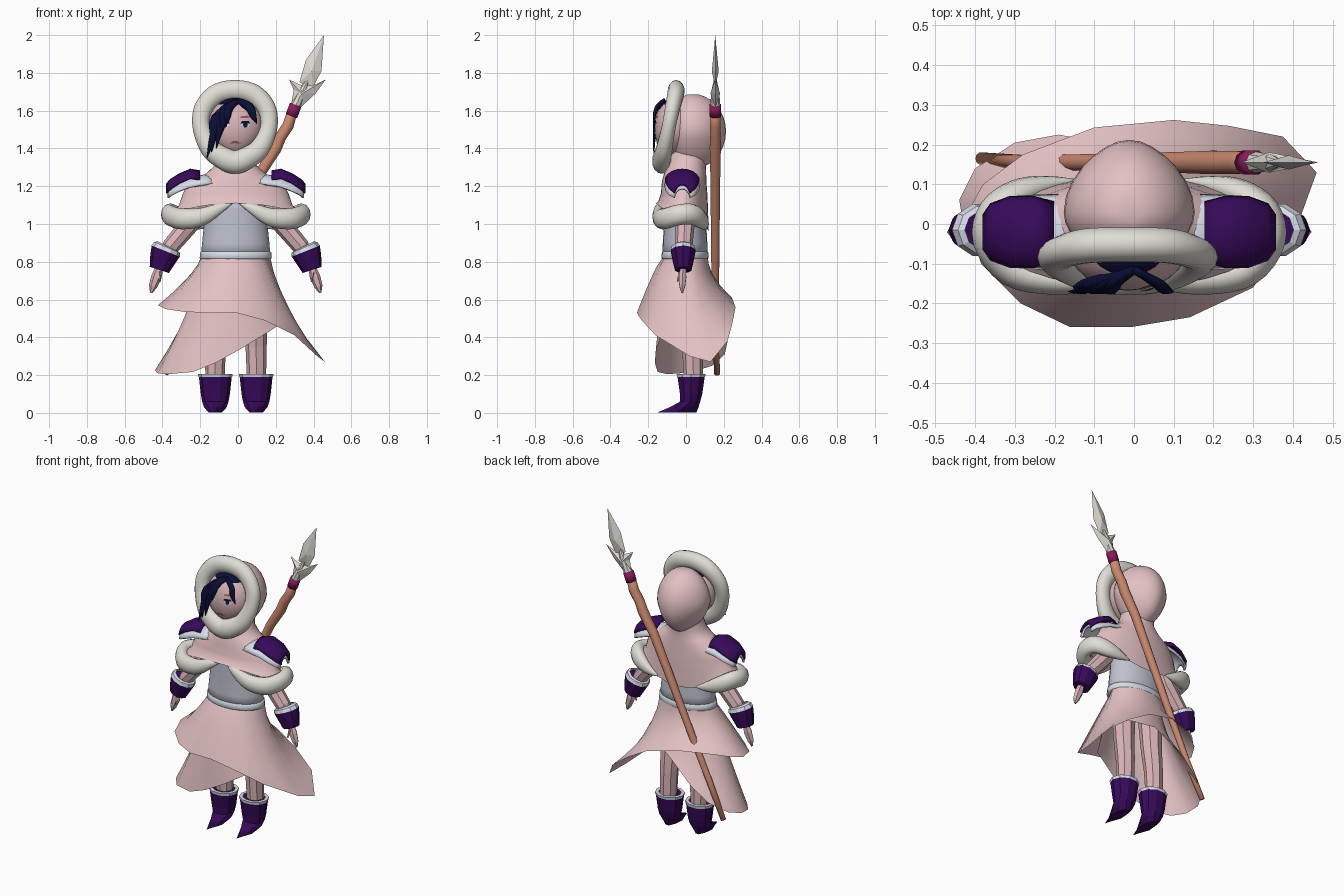
import bpy, bmesh, math
from mathutils import Vector

cube = bpy.data.objects.get("Cube")
if cube:
    bpy.data.objects.remove(cube)

CX = -0.012  # body centre line


def make_mat(name, code):
    def lin(c):
        c /= 255
        return c / 12.92 if c < 0.04 else ((c + 0.055) / 1.055) ** 2.4
    col = tuple(lin(int(code[i:i + 2], 16)) for i in (0, 2, 4)) + (1.0,)
    m = bpy.data.materials.new(name)
    m.use_nodes = True
    m.diffuse_color = col
    m.node_tree.nodes["Principled BSDF"].inputs["Base Color"].default_value = col
    return m


PINK = make_mat("pink_cloth", "E3C1C3")
SKIN = make_mat("skin", "DAB5B8")
CREAM = make_mat("cream_fur", "E0DDD5")
GREY = make_mat("lavender_grey", "BFC2CE")
TRIM = make_mat("pale_trim", "DDE2EE")
PURPLE = make_mat("purple_leather", "370A5A")
WOOD = make_mat("wood", "CC8A70")
MAGENTA = make_mat("magenta_wrap", "8A1A5C")
NAVY = make_mat("navy_hair", "0B0D36")
LIP = make_mat("lip_brown", "A8595C")


def build(name, verts, faces, mats, smooth=True, rule=None):
    me = bpy.data.meshes.new(name)
    me.from_pydata([tuple(v) for v in verts], [], faces)
    for m in mats if isinstance(mats, list) else [mats]:
        me.materials.append(m)
    for p in me.polygons:
        p.use_smooth = smooth
        if rule:
            p.material_index = rule(p.center)
    bm = bmesh.new()
    bm.from_mesh(me)
    bmesh.ops.recalc_face_normals(bm, faces=bm.faces)
    bm.to_mesh(me)
    bm.free()
    ob = bpy.data.objects.new(name, me)
    bpy.context.collection.objects.link(ob)
    return ob


def loft(name, rings, mats, smooth=True, caps=True, closed=False, rule=None):
    n, r = len(rings[0]), len(rings)
    faces = [(i * n + j, i * n + (j + 1) % n, (i + 1) % r * n + (j + 1) % n, (i + 1) % r * n + j)
             for i in range(r if closed else r - 1) for j in range(n)]
    if caps and not closed:
        faces += [tuple(range(n)), tuple(range((r - 1) * n, r * n))]
    return build(name, [v for ring in rings for v in ring], faces, mats, smooth, rule)


def oval(x, y, z, rx, ry, n=24, toe=0.0):
    pts = []
    for k in range(n):
        c, s = math.cos(math.tau * k / n), math.sin(math.tau * k / n)
        pts.append(Vector((x + rx * c * (1 - toe * max(0, -s)), y + ry * s, z)))
    return pts


def spline(pts, steps, closed=False):
    """Smooth path through points of any dimension."""
    pts = [Vector(p) for p in pts]
    n, out = len(pts), []
    for i in range(n if closed else n - 1):
        a, b, c, d = [pts[k % n] if closed else pts[min(max(k, 0), n - 1)] for k in range(i - 1, i + 3)]
        for t in (k / steps for k in range(steps)):
            out.append(0.5 * (2 * b + (c - a) * t + (2 * a - 5 * b + 4 * c - d) * t * t
                              + (3 * b - a - 3 * c + d) * t ** 3))
    return out if closed else out + [pts[-1]]


def tube(name, pts, mat, n=12, steps=1, closed=False, smooth=True, ref=(0, 1, 0), squash=1.0, caps=True):
    """Sweep a circle along points given as x, y, z, radius."""
    path = spline(pts, steps, closed)
    pos = [Vector(p[:3]) for p in path]
    m, rings = len(path), []
    for i, p in enumerate(pos):
        a, b = (pos[i - 1], pos[(i + 1) % m]) if closed else (pos[max(i - 1, 0)], pos[min(i + 1, m - 1)])
        side = (b - a).cross(Vector(ref)).normalized()
        up = side.cross(b - a).normalized()
        rings.append([p + path[i][3] * (side * math.cos(math.tau * k / n) + up * squash * math.sin(math.tau * k / n))
                      for k in range(n)])
    return loft(name, rings, mat, smooth, caps, closed)


# Skirt layers: sheets from the waist to an uneven, angular hem
def skirt(name, hem, rx, ry):
    rings = []
    for t in (k / 6 for k in range(7)):
        ring = []
        for h in map(Vector, hem):
            a = math.atan2(h.y / 0.26, h.x / 0.44)
            w = Vector((CX + rx * math.cos(a), ry * math.sin(a), 0.83))
            p = w.lerp(h, t ** (1.35 + 0.55 * math.sin(a)))
            p.z = w.z + (h.z - w.z) * t
            ring.append(p)
        rings.append(ring)
    loft(name, rings, PINK, caps=False)


skirt("outer_skirt", [(.46, .13, .27), (.375, .22, .38), (.24, .247, .48), (.1, .262, .56), (-.1, .243, .61),
                      (-.28, .175, .61), (-.38, .1, .59), (-.425, .02, .57), (-.385, -.1, .55), (-.285, -.2, .535),
                      (-.16, -.26, .53), (-.01, -.26, .53), (.14, -.235, .49), (.3, -.16, .41), (.42, .02, .3)],
      .182, .118)
skirt("inner_skirt", [(.26, .02, .5), (.15, .13, .56), (0, .19, .54), (-.19, .225, .4), (-.3, .205, .31),
                      (-.4, .14, .25), (-.44, .06, .225), (-.425, -.03, .21), (-.37, -.1, .205),
                      (-.24, -.15, .217), (-.12, -.165, .265), (0, -.16, .33), (.18, -.12, .44)], .165, .1)

# Corset with a pale waistband
loft("corset", [oval(CX, -.005, z, rx, ry) for z, rx, ry in
                ((.82, .185, .12), (.9, .178, .118), (1, .168, .112), (1.08, .165, .115), (1.14, .16, .11))], GREY)
loft("waistband", [oval(CX, -.005, z, rx, ry) for z, rx, ry in
                   ((.815, .186, .121), (.82, .191, .125), (.85, .188, .123), (.855, .182, .118))], TRIM)

# Shoulder cape, hem raised in front and dropping to a point behind
cape = [oval(CX, y, z, rx, ry, 32) for z, y, rx, ry in
        ((1.38, .02, .1, .1), (1.31, 0, .11, .105), (1.265, -.005, .16, .112), (1.22, -.01, .25, .118),
         (1.16, -.01, .28, .123), (1.1, -.015, .3, .132))]
hem = oval(CX, -.02, 1.05, .355, .14, 32)
for p in hem:
    s = (p.y + .02) / .14
    p.z += .06 * s * s if s < 0 else -.09 * s ** 3
for p in cape[-1]:
    s = (p.y + .015) / .132
    p.z += .02 * s * s if s < 0 else -.03 * s
loft("shoulder_cape", cape + [hem], PINK, caps=False)

# Hood: egg drawn out towards the back and narrowed at the base
rings = []
for i in range(1, 16):
    a = math.pi * i / 16
    ring = oval(0, 0, -math.cos(a), math.sin(a), math.sin(a), 28)
    for p in ring:
        k = (1 - .22 * max(0, p.y) ** 2) * (1 + .3 * min(0, p.z))
        p.x, p.y, p.z = CX + .165 * k * p.x, .03 + p.y * (.182 if p.y > 0 else .12), 1.49 + .2 * p.z
    rings.append(ring)
loft("hood", rings, PINK)
half = [(.1, -.055, 1.685, .054), (.168, -.072, 1.61, .049), (.178, -.092, 1.51, .046),
        (.13, -.115, 1.4, .053), (.055, -.128, 1.345, .06)]
loop = [(0, -.052, 1.708, .054)] + half + [(0, -.128, 1.328, .062)] + [(-x, y, z, r) for x, y, z, r in half[::-1]]
tube("hood_fur", [(x - .016, y, z, r) for x, y, z, r in loop], CREAM, 14, 5, True, squash=.82)

# Head and face
HX, HY, HZ, HR, HD = -.015, -.06, 1.51, .148, .108


def chin(z):
    return 1 - .4 * max(0, (HZ - z) / .16) ** 2


rings = []
for i in range(1, 18):
    a = math.pi * i / 18
    z = HZ - .16 * math.cos(a)
    rings.append(oval(HX, HY, z, HR * math.sin(a) * chin(z), HD * math.sin(a), 24))
loft("head", rings, [SKIN, NAVY], rule=lambda c: int(c.z > 1.635))


def plate(name, pts, mat, lift=.004):
    verts = []
    for x, z in pts:
        q = 1 - ((x - HX) / (HR * chin(z))) ** 2 - ((z - HZ) / .16) ** 2
        verts.append((x, HY - HD * math.sqrt(max(0, q)) - lift, z))
    build(name, verts, [tuple(range(len(pts)))], mat)


def disc(x, z, rx, rz, n=12):
    return [(x + rx * math.cos(math.tau * k / n), z + rz * math.sin(math.tau * k / n)) for k in range(n)]


for s, side in ((1, "left"), (-1, "right")):
    x = HX + s * .054
    plate(side + "_eye_white", disc(x, 1.525, .024, .014), TRIM)
    plate(side + "_iris", disc(x, 1.525, .012, .015), NAVY, .006)
    plate(side + "_lash", [(x - .026, 1.533), (x + .026, 1.533), (x + .018, 1.545), (x - .018, 1.545)], NAVY, .007)
    plate(side + "_brow", [(x - .026, 1.56), (x + .026, 1.562), (x + .01, 1.574), (x - .024, 1.57)], LIP)
plate("mouth", [(HX - .032, 1.424), (HX, 1.428), (HX + .032, 1.424), (HX + .01, 1.44), (HX - .01, 1.44)], LIP)

# Fringe: tapering locks swept to the sides
for i, (mx, mz, ex, ez) in enumerate(((-.1, 1.58, -.165, 1.35), (-.12, 1.56, -.14, 1.38), (-.085, 1.58, -.115, 1.4),
                                      (-.07, 1.6, -.09, 1.47), (-.05, 1.61, -.065, 1.52), (.06, 1.62, .1, 1.53))):
    tube("hair_lock_%d" % i, [(0, -.115, 1.65, .018), (mx, -.15, mz, .024),
                              ((mx + ex) / 2, -.168, (mz + ez) / 2, .018), (ex, -.17, ez, .002)],
         NAVY, 6, 3, squash=.5)

# Paired parts
for s, side in ((1, "left_"), (-1, "right_")):
    def at(pts):
        return [(CX + s * p[0],) + tuple(p[1:]) for p in pts]

    # Cape fur
    tube(side + "cape_fur", at([(.02, -.13, 1.11, .003), (.09, -.145, 1.08, .022), (.19, -.14, 1.035, .038),
                                (.295, -.115, 1.028, .043), (.352, -.04, 1.048, .042), (.338, .03, 1.052, .042),
                                (.28, .075, 1.025, .038), (.21, .098, 1.0, .024), (.14, .11, .985, .004)]),
         CREAM, 12, 4, ref=(0, 0, 1), squash=1.3)

    # Pauldron: arched plate over a pale lining that shows below it
    def arch(name, sections, mat, spread):
        verts, nv = [], 9
        for x, z, w in sections:
            for k in range(nv):
                a = math.radians(spread) * (k / (nv - 1) * 2 - 1)
                verts.append((CX + s * x, -.02 + w * math.sin(a), z - .065 * (1 - math.cos(a))))
        faces = [(i * nv + j, i * nv + j + 1, (i + 1) * nv + j + 1, (i + 1) * nv + j)
                 for i in range(len(sections) - 1) for j in range(nv - 1)]
        ob = build(side + name, verts, faces, mat)
        ob.modifiers.new("thickness", "SOLIDIFY").thickness = .012

    arch("pauldron", ((.19, 1.284, .08), (.24, 1.293, .094), (.3, 1.268, .094), (.35, 1.236, .075),
                      (.37, 1.212, .045)), PURPLE, 75)
    arch("pauldron_lining", ((.12, 1.268, .095), (.18, 1.26, .098), (.24, 1.25, .096), (.3, 1.228, .092),
                             (.35, 1.204, .072), (.362, 1.19, .045)), TRIM, 78)

    # Arm, cuff and hand
    tube(side + "arm", at([(.16, 0, 1.17, .055), (.235, -.005, 1.01, .052), (.345, -.012, .88, .046),
                           (.39, -.015, .79, .03)]), SKIN, 8, smooth=False)
    tube(side + "cuff", at([(.37, -.015, .858, .08), (.386, -.015, .815, .07), (.405, -.015, .757, .053)]),
         PURPLE, 10, smooth=False, squash=.85)
    tube(side + "cuff_trim", at([(.36, -.015, .882, .06), (.363, -.015, .876, .074), (.371, -.015, .856, .081)]),
         TRIM, 10, smooth=False, squash=.85, caps=False)
    tube(side + "hand", at([(.402, -.015, .775, .02), (.42, -.018, .72, .028), (.438, -.02, .67, .022),
                            (.448, -.02, .635, .006)]), SKIN, 6, smooth=False, squash=.8)
    tube(side + "thumb", at([(.408, -.03, .745, .01), (.4, -.045, .695, .004)]), SKIN, 5, smooth=False)

    # Leg and pointed boot
    tube(side + "leg", at([(.1, .01, .78, .075), (.105, .02, .5, .062), (.108, .035, .35, .056),
                           (.11, .04, .16, .05)]), SKIN, 8, smooth=False)
    bx = CX + s * .108
    loft(side + "boot", [oval(bx, y, z, rx, ry, 10, toe) for z, y, rx, ry, toe in
                         ((.2, .027, .088, .077, 0), (.1, .027, .077, .062, 0), (.06, .022, .07, .056, .1),
                          (.03, -.01, .06, .08, .5), (.003, -.047, .036, .108, .97))], PURPLE, False)
    loft(side + "boot_trim", [oval(bx, .027, z, r, r - .011, 10) for z, r in ((.19, .089), (.207, .092), (.207, .07))],
         TRIM, False, caps=False)

# Spear carried slantwise across the back
Y = .155
tube("spear_shaft", [(-.385, Y + .01, .205, .016), (-.27, Y, .44, .019), (-.16, Y, .67, .021), (-.03, Y, .95, .024),
                     (.125, Y, 1.28, .028), (.2, Y, 1.4, .031), (.225, Y, 1.46, .03), (.265, Y, 1.52, .03),
                     (.295, Y, 1.62, .026)], WOOD, 10)
tube("spear_wrap", [(.283, Y, 1.572, .032), (.305, Y, 1.63, .032)], MAGENTA, 10)


def blade(name, outline, x, z, depth):
    n = len(outline)
    verts = [(a, Y, b) for a, b in outline] + [(x, Y - depth, z), (x, Y + depth, z)]
    build(name, verts, [(i, (i + 1) % n, n + k) for i in range(n) for k in (0, 1)], CREAM, False)


blade("spear_blade", [(.325, 1.75), (.36, 1.87), (.455, 2.0), (.442, 1.81), (.395, 1.72)], .39, 1.81, .018)
blade("spear_barbs", [(.28, 1.62), (.295, 1.71), (.27, 1.765), (.335, 1.735), (.4, 1.735), (.465, 1.765),
                      (.41, 1.69), (.335, 1.62)], .34, 1.69, .026)
tube("spear_socket", [(.3, Y, 1.615, .028), (.345, Y, 1.71, .02), (.37, Y, 1.77, .006)], CREAM, 8, smooth=False)
